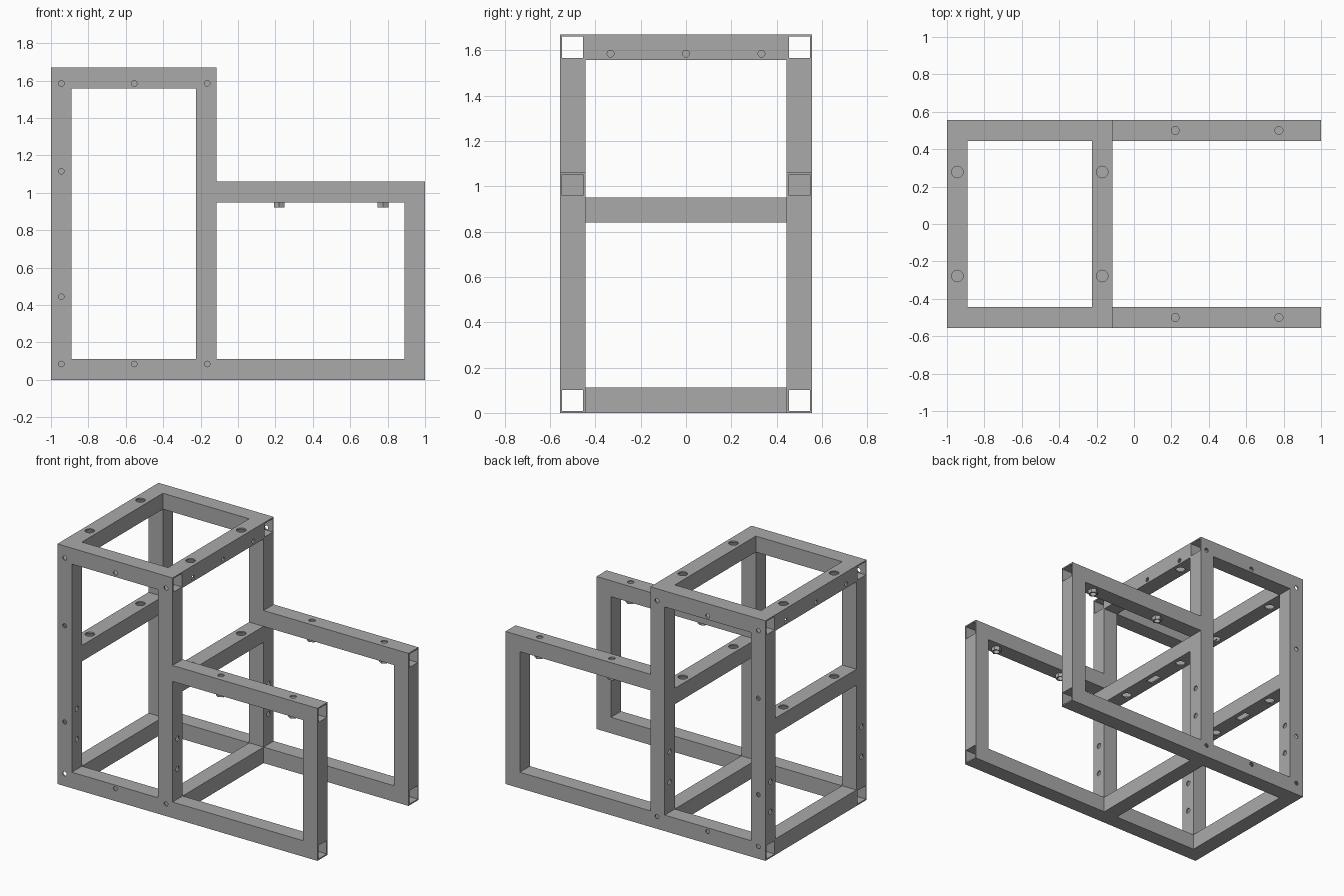
import bpy
import bmesh
from math import pi
from mathutils import Matrix, Vector

if "Cube" in bpy.data.objects:
    bpy.data.objects.remove(bpy.data.objects["Cube"], do_unlink=True)

W = 0.111          # tube width
H = W / 2
WALL = 0.009
YS = 0.5           # side frame centre line
X_BACK, X_MID, X_END = -1 + H, -0.17, 1 - H
Z_TOP, Z_SHELF, Z_SIDE = 1.669 - H, 0.895, 1.005
BOLT = 0.015

steel = bpy.data.materials.new("grey steel")
steel.use_nodes = True
steel.diffuse_color = (0.4, 0.4, 0.4, 1)
steel.node_tree.nodes["Principled BSDF"].inputs["Base Color"].default_value = (0.4, 0.4, 0.4, 1)

TURN = {"x": Matrix.Rotation(pi / 2, 4, "Y"),
        "y": Matrix.Rotation(-pi / 2, 4, "X"),
        "z": Matrix.Identity(4)}


def add_object(name, bm):
    bmesh.ops.recalc_face_normals(bm, faces=bm.faces[:])
    mesh = bpy.data.meshes.new(name)
    bm.to_mesh(mesh)
    bm.free()
    mesh.materials.append(steel)
    obj = bpy.data.objects.new(name, mesh)
    bpy.context.collection.objects.link(obj)
    return obj


def add_rod(bm, axis, pos, radius, depth, sides=20):
    bmesh.ops.create_cone(bm, cap_ends=True, segments=sides, radius1=radius, radius2=radius,
                          depth=depth, matrix=Matrix.Translation(pos) @ TURN[axis])


def cut(obj, cutter_bm):
    cutter = add_object("hole_cutter", cutter_bm)
    cutter.hide_render = True
    mod = obj.modifiers.new("holes", "BOOLEAN")
    mod.operation = "DIFFERENCE"
    mod.solver = "EXACT"
    mod.object = cutter
    graph = bpy.context.evaluated_depsgraph_get()
    mesh = bpy.data.meshes.new_from_object(obj.evaluated_get(graph))
    obj.modifiers.clear()
    obj.data = mesh
    bpy.data.objects.remove(cutter, do_unlink=True)


def tube(name, axis, start, length, holes=(), slot=None):
    """Open square tube; holes are (axis, position, radius, depth)."""
    bm = bmesh.new()
    rings = []
    for along in (0, length):
        for r in (H, H - WALL):
            rings.append([bm.verts.new((sx * r, sy * r, along))
                          for sx, sy in ((1, 1), (-1, 1), (-1, -1), (1, -1))])
    # outer skin, inner skin and the two rims
    for a, b in ((0, 2), (1, 3), (0, 1), (2, 3)):
        for i in range(4):
            j = (i + 1) % 4
            bm.faces.new((rings[a][i], rings[a][j], rings[b][j], rings[b][i]))
    bm.transform(Matrix.Translation(start) @ TURN[axis])
    obj = add_object(name, bm)
    if holes:
        cutters = bmesh.new()
        for hole_axis, pos, radius, depth in holes:
            add_rod(cutters, hole_axis, pos, radius, depth)
        if slot:
            size = Matrix.Diagonal((0.045, 0.1, 0.03, 1))
            bmesh.ops.create_cube(cutters, size=1, matrix=Matrix.Translation(slot) @ size)
        cut(obj, cutters)


# Two mirrored side frames
for side, s in (("front", -1), ("back", 1)):
    y = s * YS
    face = s * (YS + H)

    def bolts(points):
        return [("y", (x, face, z), BOLT, 0.04) for x, z in points]

    row = (X_BACK, -0.555, -0.165)
    tube(side + "_bottom_rail", "x", (-1, y, H), 2, bolts([(x, 0.085) for x in row]))
    tube(side + "_top_rail", "x", (-1, y, Z_TOP), X_MID + H + 1,
         bolts([(x, 1.585) for x in row]))

    for name, x, extra in (("outer", X_BACK, bolts([(X_BACK, 1.115), (X_BACK, 0.445)])),
                           ("middle", X_MID, [])):
        cross = [("x", (x, y, z), 0.018, 0.2) for z in (0.32, 0.53)]
        tube(f"{side}_{name}_post", "z", (x, y, W), 1.669 - 2 * W, cross + extra)

    feet = (0.22, 0.775)
    tube(side + "_arm_rail", "x", (X_MID + H, y, Z_SIDE), 1 - X_MID - H,
         [("z", (x, y, Z_SIDE), 0.021, 0.2) for x in feet])
    tube(side + "_arm_post", "z", (X_END, y, W), Z_SIDE - H - W)

    # Hex nuts below the arm rail
    for i, x in enumerate(feet):
        bm = bmesh.new()
        add_rod(bm, "z", (x, y, Z_SIDE - H - 0.014), 0.033, 0.028, 6)
        bmesh.ops.rotate(bm, verts=bm.verts[:], cent=(x, y, 0),
                         matrix=Matrix.Rotation(0, 3, "Z"))
        nut = add_object(f"{side}_nut_{i + 1}", bm)
        bore = bmesh.new()
        add_rod(bore, "z", (x, y, Z_SIDE - H - 0.014), 0.021, 0.1)
        cut(nut, bore)

# Cross bars joining the side frames
inner = YS - H
for name, x, out in (("outer", X_BACK, -1), ("middle", X_MID, 1)):
    start = Vector((x, -inner, 0))

    def vertical(z):
        return [("z", (x, y, z), 0.031, 0.2) for y in (-0.278, 0.278)]

    tube(name + "_bottom_bar", "y", start + Vector((0, 0, H)), 2 * inner)
    tube(name + "_shelf_bar", "y", start + Vector((0, 0, Z_SHELF)), 2 * inner,
         vertical(Z_SHELF), slot=(x, 0, Z_SHELF - H))
    side_bolts = [("x", (x + out * H, y, 1.585), BOLT, 0.04) for y in (-0.333, 0, 0.333)]
    tube(name + "_top_bar", "y", start + Vector((0, 0, Z_TOP)), 2 * inner,
         vertical(Z_TOP) + side_bolts)
